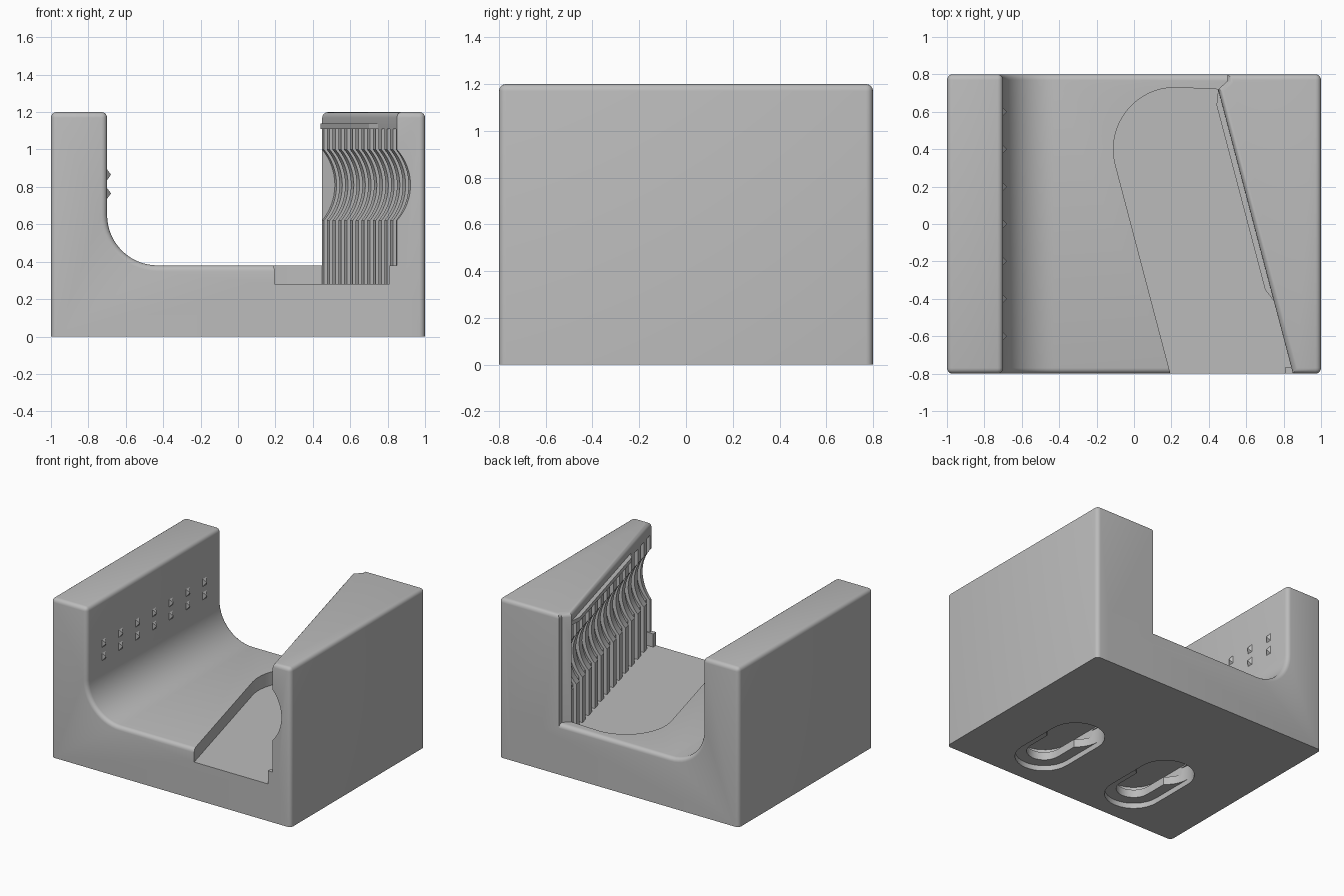
import bpy, bmesh
from math import sin, cos, pi, sqrt, asin, radians
from mathutils import Vector, Matrix

if "Cube" in bpy.data.objects:
    bpy.data.objects.remove(bpy.data.objects["Cube"], do_unlink=True)

GREY = (0.5, 0.5, 0.5, 1)
grey = bpy.data.materials.new("light_grey")
grey.use_nodes = True
grey.diffuse_color = GREY
grey.node_tree.nodes["Principled BSDF"].inputs["Base Color"].default_value = GREY

HEIGHT, FLOOR, POCKET, ROUND = 1.2, 0.38, 0.28, 0.03

# Slanted wall frame: t runs along the wall to the front, u goes into the wall
BACK, FRONT = Vector((0.45, 0.72, 0)), Vector((0.85, -0.8, 0))
ALONG = (FRONT - BACK).normalized()
INTO = Vector((-ALONG.y, ALONG.x, 0))
LENGTH = (FRONT - BACK).length


def wall_point(t, u, z=0):
    return BACK + ALONG * t + INTO * u + Vector((0, 0, z))


def arc(cx, cy, r, a0, a1, n):
    return [(cx + r * cos(a0 + (a1 - a0) * i / n), cy + r * sin(a0 + (a1 - a0) * i / n))
            for i in range(n + 1)]


def add_prism(bm, points, offset):
    """Sweep a closed outline of 3D points along an offset."""
    base = bm.faces.new([bm.verts.new(p) for p in points])
    top = bmesh.ops.extrude_face_region(bm, geom=[base])["geom"]
    verts = [g for g in top if isinstance(g, bmesh.types.BMVert)]
    bmesh.ops.translate(bm, verts=verts, vec=Vector(offset))


def finish(name, bm):
    bmesh.ops.recalc_face_normals(bm, faces=bm.faces)
    mesh = bpy.data.meshes.new(name)
    bm.to_mesh(mesh)
    bm.free()
    mesh.materials.append(grey)
    obj = bpy.data.objects.new(name, mesh)
    bpy.context.collection.objects.link(obj)
    return obj


def prism(name, points, offset):
    bm = bmesh.new()
    add_prism(bm, points, offset)
    return finish(name, bm)


def plan_prism(name, outline, z0, z1):
    return prism(name, [(x, y, z0) for x, y in outline], (0, 0, z1 - z0))


def round_edges(obj, rule):
    bm = bmesh.new()
    bm.from_mesh(obj.data)
    edges = [e for e in bm.edges if rule(e.verts[0].co, e.verts[1].co)]
    bmesh.ops.bevel(bm, geom=edges, offset=ROUND, segments=4, profile=0.5,
                    affect='EDGES', clamp_overlap=False)
    bm.to_mesh(obj.data)
    bm.free()


def combine(target, tool, operation):
    mod = target.modifiers.new("combine", 'BOOLEAN')
    mod.operation, mod.solver, mod.object = operation, 'EXACT', tool
    graph = bpy.context.evaluated_depsgraph_get()
    mesh = bpy.data.meshes.new_from_object(target.evaluated_get(graph))
    target.modifiers.clear()
    target.data = mesh
    bpy.data.objects.remove(tool, do_unlink=True)


def near(a, b):
    return abs(a - b) < 1e-4


# Base with the straight wall and its large floor fillet
profile = [(0.9, 0), (0.9, FLOOR)] + arc(-0.43, 0.65, 0.27, -pi / 2, -pi, 14)
profile += [(-0.7, HEIGHT), (-1, HEIGHT), (-1, 0)]
body = prism("holder_body", [(x, -0.8, z) for x, z in profile], (0, 1.6, 0))


def base_edge(a, b):
    if near(a.z, 0) and near(b.z, 0) or near(a.x, 0.9) and near(b.x, 0.9):
        return False
    return near(a.y, b.y) or near(a.z, HEIGHT) and near(b.z, HEIGHT)


round_edges(body, base_edge)

# Wedge wall
wall = plan_prism("wedge_wall", [(1, -0.8), FRONT.xy, BACK.xy, (0.5, 0.765), (0.5, 0.8), (1, 0.8)],
                  0, HEIGHT)
round_edges(wall, lambda a, b: near(a.z, HEIGHT) and near(b.z, HEIGHT)
            or near(a.x, 1) and near(b.x, 1) and not near(a.z, b.z))
combine(body, wall, 'UNION')

# Sunken floor pocket beside the wedge wall
turn = pi + asin(INTO.y)
outline = arc(0.22, 0.4, 0.33, pi / 2, turn, 16)
outline.append(tuple((Vector((*outline[-1], 0)) + ALONG * 1.4).xy))
outline += [tuple(wall_point(LENGTH + 0.2, 0).xy), tuple(BACK.xy)]
combine(body, plan_prism("pocket_cutter", outline, POCKET, 0.6), 'DIFFERENCE')

# Round channel along the wedge wall
HALF, SAG = 0.19, 0.07
RADIUS = (HALF ** 2 + SAG ** 2) / (2 * SAG)
SWEEP = asin(HALF / RADIUS)
channel = arc(SAG - RADIUS, 0.81, RADIUS, -SWEEP, SWEEP, 16)
cutter = prism("channel_cutter",
               [wall_point(0, u, z) for u, z in [(-0.1, 0.62)] + channel + [(-0.1, 1.0)]],
               ALONG * 1.8)
combine(body, cutter, 'DIFFERENCE')

# Slots that leave upright ribs on the wedge wall
DEPTH, RIBS = 0.025, 13
pitch = LENGTH / RIBS
slot = [(-0.1, POCKET), (DEPTH, POCKET)] + [(u + DEPTH, z) for u, z in channel]
slot += [(DEPTH, 1.11), (-0.1, 1.11)]
bm = bmesh.new()
for i in range(RIBS):
    add_prism(bm, [wall_point(pitch * (i + 0.3), u, z) for u, z in slot], ALONG * pitch * 0.5)
combine(body, finish("slot_cutter", bm), 'DIFFERENCE')

# Keyhole mounts under the base: shallow recess, narrow neck, wide chamber
Y_NARROW, Y_WIDE = -0.48, -0.145


def capsule(x, r):
    return arc(x, Y_WIDE, r, 0, pi, 16) + arc(x, Y_NARROW, r, pi, 2 * pi, 16)


for x in (-0.4, 0.4):
    entry = arc(x, Y_WIDE, 0.2, 0, 2 * pi, 32)[:-1]
    for shape, z0, z1 in ((capsule(x, 0.2), -0.1, 0.04), (capsule(x, 0.12), -0.1, 0.13),
                          (entry, -0.1, 0.15), (capsule(x, 0.19), 0.1, 0.16)):
        combine(body, plan_prism("mount_cutter", shape, z0, z1), 'DIFFERENCE')

# Overhanging lip above the ribs
lip_plan = [(0.0, 0.02), (0.0, 0.0), (0.08, -0.03), (1.1, -0.03), (1.17, 0.0), (1.17, 0.02)]
lip = plan_prism("rib_lip", [tuple(wall_point(t, u).xy) for t, u in lip_plan], 1.11, 1.14)

# Small stop at the front end of the pocket
stop = plan_prism("pocket_stop", [(0.81, -0.8), (0.87, -0.8), (0.87, -0.765), (0.81, -0.765)],
                  POCKET - 0.02, FLOOR)

# Two rows of pyramid studs on the straight wall
bm = bmesh.new()
for z in (0.765, 0.865):
    for i in range(-3, 4):
        place = (Matrix.Translation((-0.69, i * 0.2, z)) @ Matrix.Diagonal((1, 0.045, 0.06, 1))
                 @ Matrix.Rotation(pi / 2, 4, 'Y') @ Matrix.Rotation(pi / 4, 4, 'Z'))
        bmesh.ops.create_cone(bm, cap_ends=True, segments=4, radius1=sqrt(0.5), radius2=0,
                              depth=0.022, matrix=place)
studs = finish("grip_studs", bm)

# Smooth the rounded edges and keep the flat parts crisp
bpy.ops.object.select_all(action='DESELECT')
body.select_set(True)
bpy.context.view_layer.objects.active = body
bpy.ops.object.shade_smooth_by_angle(angle=radians(30))
